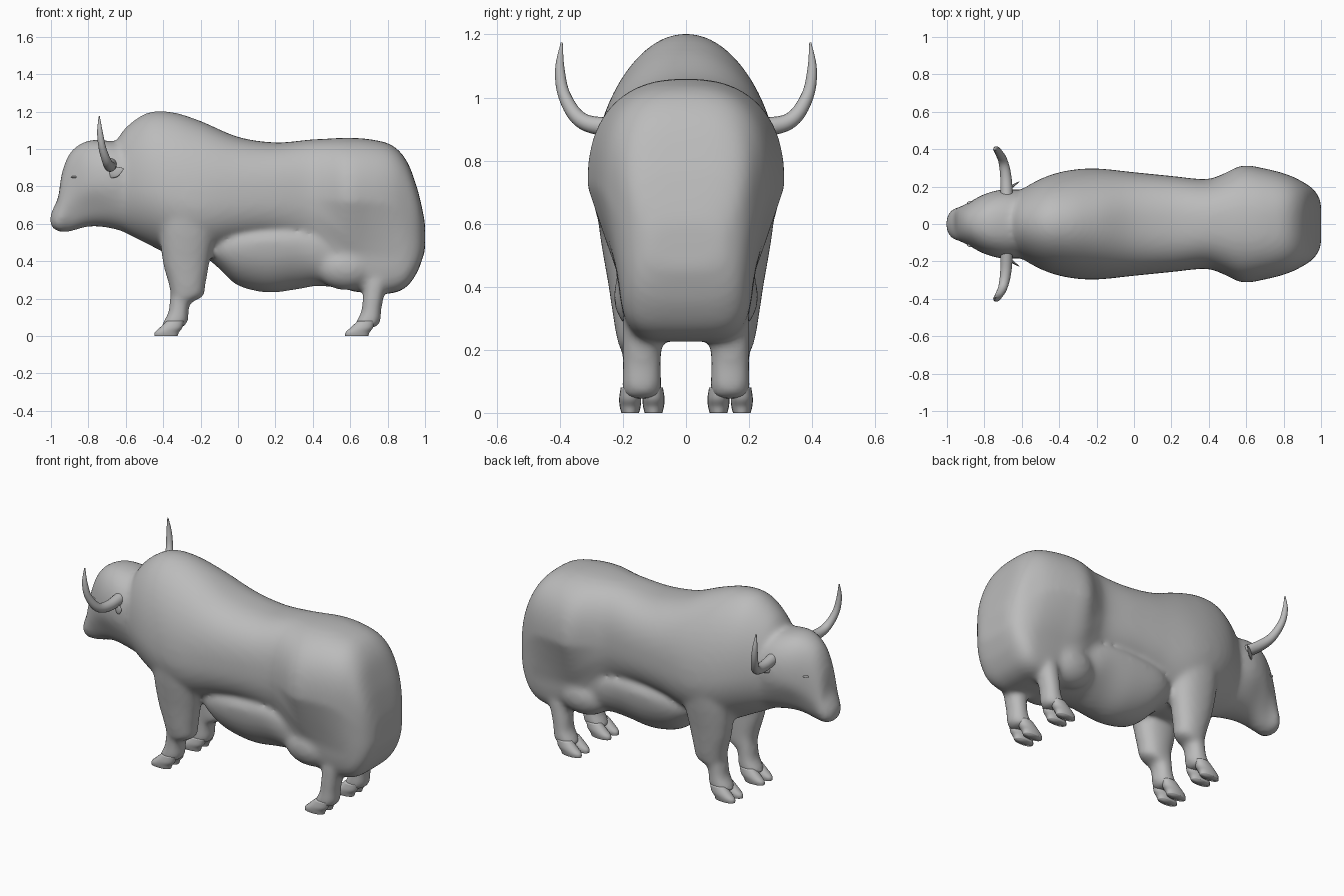
import bpy, bmesh, math
from mathutils import Vector

old = bpy.data.objects.get("Cube")
if old:
    bpy.data.objects.remove(old)

grey = bpy.data.materials.new("hide_grey")
grey.use_nodes = True
grey.diffuse_color = (0.5, 0.5, 0.5, 1)
grey.node_tree.nodes["Principled BSDF"].inputs["Base Color"].default_value = (0.5, 0.5, 0.5, 1)


def resample(rows, steps=5):
    """Smooth curve through rows of numbers (Catmull-Rom)."""
    rows = [Vector(r) for r in rows]
    out = []
    for i in range(len(rows) - 1):
        a, b = rows[max(i - 1, 0)], rows[i]
        c, d = rows[i + 1], rows[min(i + 2, len(rows) - 1)]
        for k in range(steps):
            t = k / steps
            out.append(b + (c - a) * t / 2 + (a * 2 - b * 5 + c * 4 - d) * t * t / 2
                       + (b * 3 - a - c * 3 + d) * t ** 3 / 2)
    return out + [rows[-1]]


def skin(bm, rings):
    """Closed tube through rings of points."""
    loops = [[bm.verts.new(p) for p in ring] for ring in rings]
    faces = [bm.faces.new(loops[0]), bm.faces.new(loops[-1])]
    for a, b in zip(loops, loops[1:]):
        for i in range(len(a)):
            j = (i + 1) % len(a)
            faces.append(bm.faces.new((a[i], a[j], b[j], b[i])))
    bmesh.ops.recalc_face_normals(bm, faces=faces)


def super_circle(upper, lower, count):
    for i in range(count):
        a = 2 * math.pi * i / count
        c, s = math.cos(a), math.sin(a)
        p = 2 / (upper if s >= 0 else lower)
        yield (math.copysign(abs(c) ** p, c), math.copysign(abs(s) ** p, s))


def trunk(bm, rows):
    """Rows: x, top z, widest z, bottom z, half width, upper and lower squareness, lower taper."""
    rings = []
    for x, top, mid, low, w, upper, lower, taper in resample(rows):
        ring = []
        for c, s in super_circle(upper, lower, 48):
            f = min(max(-s / .65, 0), 1)
            width = w * (1 - taper * f * f * (3 - 2 * f))
            ring.append((x, width * c, mid + s * (top - mid if s > 0 else mid - low)))
        rings.append(ring)
    skin(bm, rings)


def limb(bm, rows, dx=0, dy=0, side=1):
    """Rows: z, centre x, centre y, half length, half width."""
    skin(bm, [[(x + dx + rx * c, side * (y + dy + ry * s), z) for c, s in super_circle(2.2, 2.2, 20)]
              for z, x, y, rx, ry in resample(rows)])


def ball(bm, centre, size):
    found = bmesh.ops.create_uvsphere(bm, u_segments=24, v_segments=14, radius=1)["verts"]
    for v in found:
        v.co = Vector(centre) + v.co * Vector(size)


def finish(name, bm):
    mesh = bpy.data.meshes.new(name)
    bm.to_mesh(mesh)
    bm.free()
    mesh.materials.append(grey)
    mesh.shade_smooth()
    ob = bpy.data.objects.new(name, mesh)
    bpy.context.collection.objects.link(ob)
    return ob


# Body: barrel, belly, head and legs fused into one skin
body = bmesh.new()
trunk(body, [
    (-.67, 1.01, .80, .59, .13, 2, 2, 0), (-.60, 1.115, .80, .55, .185, 2, 2, 0),
    (-.48, 1.195, .78, .49, .25, 2, 2, 0), (-.35, 1.197, .74, .43, .287, 2, 2, 0),
    (-.20, 1.15, .72, .42, .297, 2.1, 2.1, 0), (0, 1.065, .74, .48, .277, 2.4, 2.3, 0),
    (.20, 1.035, .75, .49, .257, 2.5, 2.3, 0), (.38, 1.05, .74, .44, .24, 2.5, 2.5, .05),
    (.47, 1.055, .73, .33, .265, 2.5, 3.2, .18), (.58, 1.06, .72, .25, .313, 2.4, 4.5, .3),
    (.70, 1.053, .72, .23, .297, 2.5, 5, .27), (.82, 1.022, .70, .228, .265, 2.7, 5, .18),
    (.90, .94, .64, .262, .227, 3.2, 5, .08), (.955, .80, .58, .335, .19, 4, 4.5, .03),
    (.985, .68, .54, .41, .15, 4, 4, 0), (1, .60, .53, .46, .11, 3, 3, 0)])
trunk(body, [
    (-.17, .50, .47, .42, .10, 2, 2, 0), (-.10, .55, .47, .36, .18, 2.2, 2, 0),
    (0, .58, .49, .27, .218, 2.4, 1.9, 0), (.16, .60, .50, .232, .225, 2.4, 1.9, 0),
    (.32, .60, .50, .25, .22, 2.4, 1.9, 0), (.43, .58, .47, .268, .21, 2.4, 2.2, 0),
    (.60, .55, .42, .25, .18, 2.4, 2.6, 0)])
trunk(body, [
    (-1.004, .65, .62, .595, .03, 2, 2, 0), (-.985, .69, .62, .57, .065, 2.2, 2.2, 0),
    (-.96, .75, .635, .56, .085, 2.2, 2.2, 0), (-.94, .88, .67, .555, .09, 2.2, 2.2, 0),
    (-.89, .99, .76, .56, .112, 2.3, 2.2, .1), (-.80, 1.045, .81, .585, .16, 2.3, 2.2, .15),
    (-.70, 1.045, .82, .58, .185, 2.3, 2.2, .1), (-.58, 1.02, .82, .55, .18, 2.2, 2.2, 0)])
for side in (-1, 1):
    # Front leg from shoulder to fetlock
    limb(body, [(.86, -.26, .16, .13, .09), (.72, -.265, .18, .15, .105),
                (.58, -.27, .173, .152, .103), (.40, -.277, .158, .127, .088),
                (.28, -.272, .15, .10, .078), (.215, -.272, .145, .088, .07),
                (.185, -.30, .14, .062, .06)], side=side)
    # Thigh reaching forward over the stifle
    ball(body, (.58, side * .12, .37), (.17, .11, .125))
    for dx in (0, 1.03):
        limb(body, [(.30, -.29, .14, .058, .064), (.20, -.308, .14, .056, .063),
                    (.13, -.318, .14, .054, .062), (.08, -.332, .14, .066, .065),
                    (.045, -.352, .14, .062, .06)], dx, side=side)
hide = finish("body", body)
mod = hide.modifiers.new("fuse", "REMESH")
mod.mode, mod.voxel_size, mod.use_smooth_shade = "VOXEL", .014, True
mod = hide.modifiers.new("soften", "SMOOTH")
mod.factor, mod.iterations = .5, 14

# Cloven hooves: two toes on every foot
toe_rows = [(0, -.385, 0, .062, .028), (.02, -.38, 0, .064, .033),
            (.045, -.358, 0, .06, .035), (.08, -.335, 0, .045, .03)]
for end, dx in (("front", 0), ("hind", 1.02)):
    for label, side in (("left", 1), ("right", -1)):
        bm = bmesh.new()
        for y in (.103, .177):
            limb(bm, toe_rows, dx, y, side)
        finish(f"{end}_{label}_hoof", bm)

# Horns, ears and eyes
horn_path = [(-.68, .13, .92, .034), (-.685, .25, .908, .03), (-.70, .335, .93, .025),
             (-.725, .385, 1.005, .02), (-.738, .40, 1.09, .015), (-.742, .394, 1.175, .003)]
ear_path = [(-.70, .16, .865, .012), (-.675, .185, .868, .024),
            (-.645, .205, .88, .026), (-.612, .228, .895, .003)]


def sweep(bm, path, side, flat=1):
    pts = resample(path, 7)
    rings = []
    for i, p in enumerate(pts):
        along = (pts[min(i + 1, len(pts) - 1)] - pts[max(i - 1, 0)]).to_3d().normalized()
        u = along.cross(Vector((1, -1, 0) if flat < 1 else (1, 0, 0))).normalized()
        v = along.cross(u)
        ring = [p.to_3d() + u * c * p.w + v * s * p.w * flat for c, s in super_circle(2, 2, 16)]
        rings.append([(q.x, q.y * side, q.z) for q in ring])
    skin(bm, rings)


for label, side in (("left", 1), ("right", -1)):
    bm = bmesh.new()
    sweep(bm, horn_path, side)
    finish(label + "_horn", bm)
    bm = bmesh.new()
    sweep(bm, ear_path, side, .25)
    finish(label + "_ear", bm)
    bm = bmesh.new()
    ball(bm, (-.868, side * .112, .85), (.024, .012, .007))
    finish(label + "_eye", bm)
